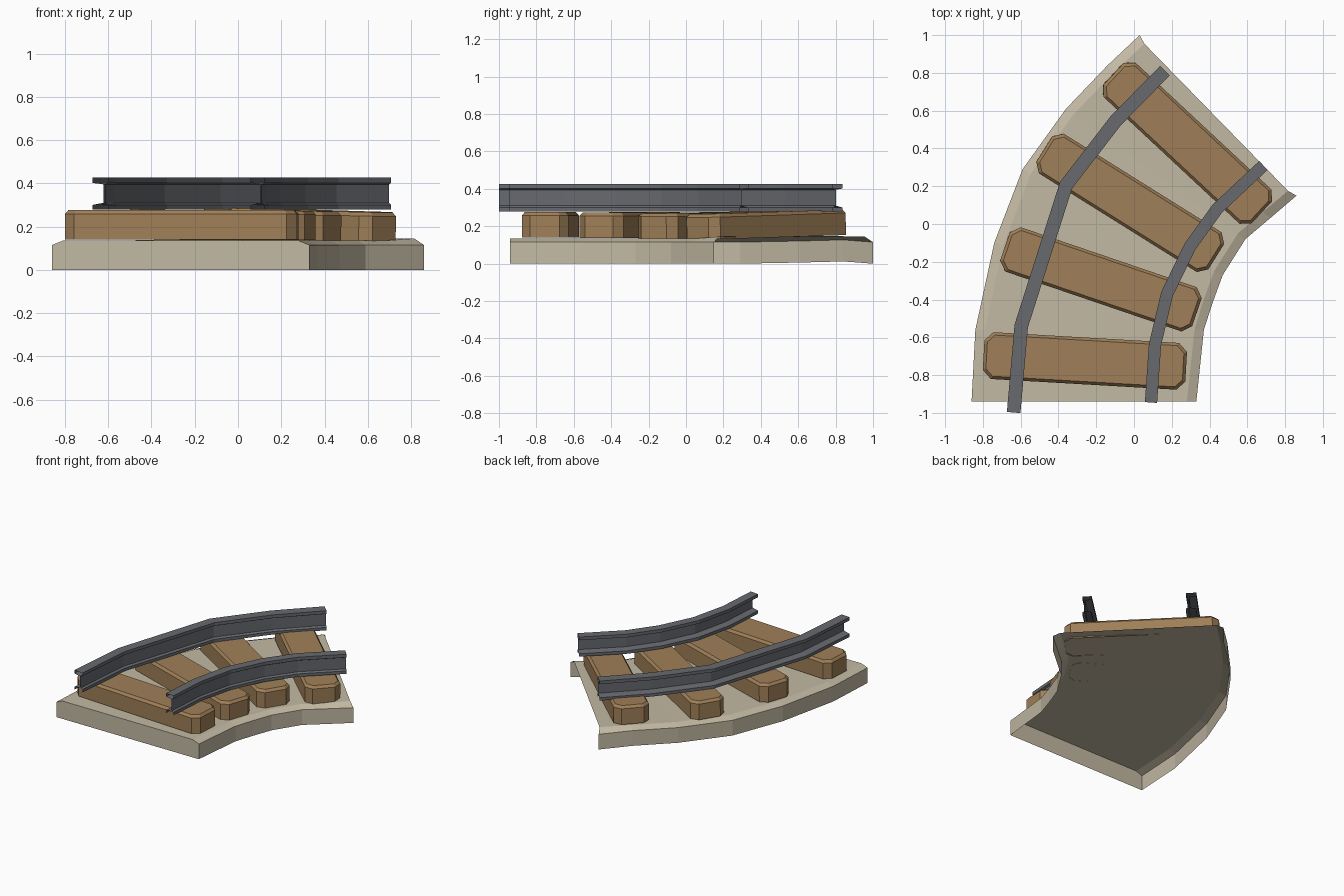
import bpy, math
from mathutils import Vector, Matrix

if "Cube" in bpy.data.objects:
    bpy.data.objects.remove(bpy.data.objects["Cube"])


def material(name, rgb):
    m = bpy.data.materials.new(name)
    m.diffuse_color = (*rgb, 1)
    m.use_nodes = True
    m.node_tree.nodes["Principled BSDF"].inputs["Base Color"].default_value = m.diffuse_color
    return m


STONE = material("beige stone", (0.55, 0.49, 0.37))
WOOD = material("brown wood", (0.35, 0.215, 0.098))
STEEL = material("grey steel", (0.135, 0.142, 0.158))


def skin(name, rings, mat, closed=False, flip=False, first=False, last=False):
    """Join equal-length rows of points into a sheet, with optional end caps."""
    n = len(rings[0])
    verts = [p for r in rings for p in r]
    faces = [(a * n + i, a * n + (i + 1) % n, (a + 1) * n + (i + 1) % n, (a + 1) * n + i)
             for a in range(len(rings) - 1) for i in range(n if closed else n - 1)]
    if first:
        faces.append(tuple(reversed(range(n))))
    if last:
        faces.append(tuple(range(len(verts) - n, len(verts))))
    if flip:
        faces = [tuple(reversed(f)) for f in faces]
    me = bpy.data.meshes.new(name)
    me.from_pydata([tuple(v) for v in verts], [], faces)
    me.materials.append(mat)
    ob = bpy.data.objects.new(name, me)
    bpy.context.collection.objects.link(ob)
    return ob


# curved track bed: chamfered shell, open underneath and at the back end
OUTER = [(-.86, -.94), (-.84, -.56), (-.74, -.10), (-.59, .29), (-.36, .61), (-.14, .84), (.03, 1.0)]
INNER = [(.33, -.94), (.37, -.56), (.415, -.42), (.47, -.27), (.59, -.08), (.72, .03), (.86, .15)]
LIFT = [0, 0, 0, 0, .006, .012, 0]
rings = []
for k, (o, i, lift) in enumerate(zip(OUTER, INNER, LIFT)):
    o, i = Vector((*o, 0)), Vector((*i, 0))
    d = (i - o).normalized() * 0.05
    end = Vector((-.01, -.01, .01)) if k == 6 else Vector((0, 0, 0))
    rings.append([i, i + Vector((0, 0, .115)),
                  i - d + Vector((0, 0, .135)) + end, o + d + Vector((0, 0, .135 + lift)) + end,
                  o + Vector((0, 0, .115 + lift)), o + Vector((0, 0, lift))])
skin("track_bed", rings, STONE, flip=True, first=True)


# sleepers: octagonal blocks with a bevelled top
def octagon(lx, ly, cut, z):
    return [Vector((x, y, z)) for x, y in (
        (-lx + cut, -ly), (lx - cut, -ly), (lx, -ly + cut), (lx, ly - cut),
        (lx - cut, ly), (-lx + cut, ly), (-lx, ly - cut), (-lx, -ly + cut))]


SLEEPERS = [(-.26, -.725, .208, -3.3, 0), (-.175, -.293, .207, -18.8, .2),
            (-.02, .112, .206, -32, .5), (.283, .428, .21, -43, 1.3)]
for k, (x, y, z, yaw, tilt) in enumerate(SLEEPERS):
    m = (Matrix.Translation((x, y, z)) @ Matrix.Rotation(math.radians(yaw), 4, 'Z')
         @ Matrix.Rotation(math.radians(tilt), 4, 'Y'))
    layers = [octagon(.537, .124, .045, -.068), octagon(.537, .124, .045, .05),
              octagon(.521, .109, .038, .068)]
    skin(f"sleeper_{k + 1}", [[m @ p for p in r] for r in layers], WOOD, closed=True, last=True)

# rails: open-ended flanged section (across, height) swept along each path, mitred at corners
PROFILE = [(.036, .278), (.036, .300), (.022, .310), (.022, .395), (.036, .402),
           (.036, .426), (-.036, .426), (-.036, .402), (.016, .395), (.016, .310),
           (-.036, .300), (-.036, .278)]


def rail(name, path, width):
    pts = [Vector(p) for p in path]
    rings = []
    for k, p in enumerate(pts):
        a = (p - pts[k - 1]).normalized() if k else None
        b = (pts[k + 1] - p).normalized() if k < len(pts) - 1 else None
        a, b = a or b, b or a
        t = (a + b).normalized()
        side = Vector((t.y, -t.x)) / t.dot(a)
        rings.append([(p.x + side.x * s * width, p.y + side.y * s * width, z) for s, z in PROFILE])
    skin(name, rings, STEEL, flip=True)


rail("outer_rail", [(-.637, -.998), (-.597, -.54), (-.36, .205), (-.098, .545), (.164, .812)], 1)
rail("inner_rail", [(.09, -.945), (.111, -.64), (.175, -.37), (.296, -.12), (.44, .08), (.685, .31)], .9)
